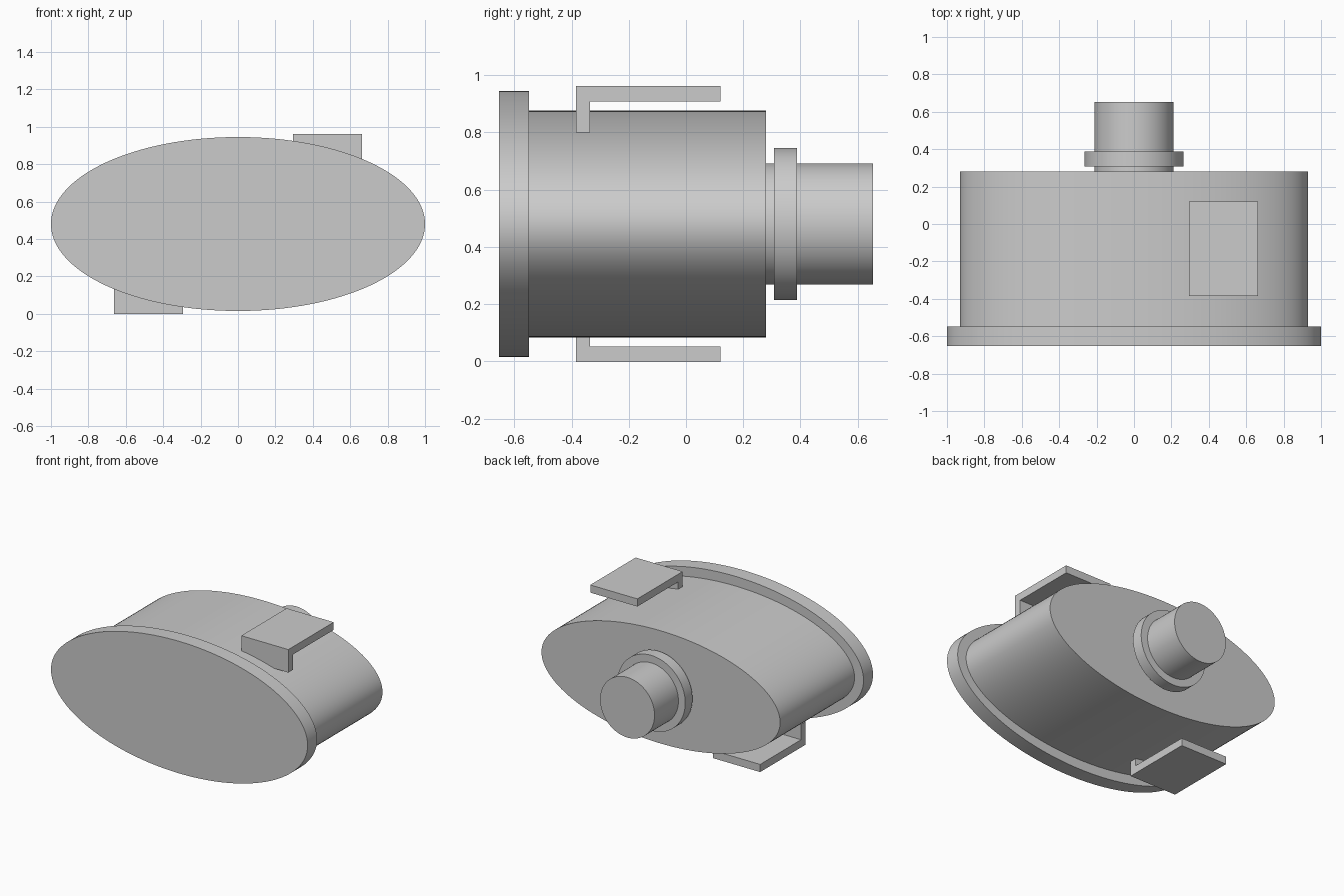
import bpy, bmesh, math
from mathutils import Matrix

if "Cube" in bpy.data.objects:
    bpy.data.objects.remove(bpy.data.objects["Cube"])

MID = 0.48  # height of the main axis

grey = bpy.data.materials.new("light grey")
grey.use_nodes = True
grey.diffuse_color = (0.6, 0.6, 0.6, 1)
grey.node_tree.nodes["Principled BSDF"].inputs["Base Color"].default_value = (0.6, 0.6, 0.6, 1)


def add_object(name, bm):
    bmesh.ops.recalc_face_normals(bm, faces=bm.faces)
    mesh = bpy.data.meshes.new(name)
    bm.to_mesh(mesh)
    bm.free()
    mesh.materials.append(grey)
    obj = bpy.data.objects.new(name, mesh)
    bpy.context.collection.objects.link(obj)
    return obj


def elliptic_disc(name, rx, rz, y0, y1):
    """Elliptic cylinder lying along y between y0 and y1."""
    bm = bmesh.new()
    place = (Matrix.Translation((0, (y0 + y1) / 2, MID))
             @ Matrix.Diagonal((rx, 1, rz, 1))
             @ Matrix.Rotation(math.pi / 2, 4, "X"))
    bmesh.ops.create_cone(bm, cap_ends=True, segments=128, radius1=1, radius2=1,
                          depth=y1 - y0, matrix=place)
    obj = add_object(name, bm)
    bpy.ops.object.select_all(action="DESELECT")
    obj.select_set(True)
    bpy.context.view_layer.objects.active = obj
    bpy.ops.object.shade_smooth_by_angle(angle=math.radians(30))


def clip(name, side):
    """L-shaped clip; side -1 is the half turn about the main axis."""
    profile = [(-0.385, 0.80), (-0.335, 0.80), (-0.335, 0.908),
               (0.12, 0.908), (0.12, 0.962), (-0.385, 0.962)]
    bm = bmesh.new()
    face = bm.faces.new([bm.verts.new((side * 0.295, y, MID + side * (z - MID)))
                         for y, z in profile])
    extruded = bmesh.ops.extrude_face_region(bm, geom=[face])["geom"]
    verts = [v for v in extruded if isinstance(v, bmesh.types.BMVert)]
    bmesh.ops.translate(bm, verts=verts, vec=(side * 0.367, 0, 0))
    add_object(name, bm)


# Body with its wide front flange
elliptic_disc("front_flange", 1.0, 0.465, -0.653, -0.548)
elliptic_disc("body", 0.93, 0.397, -0.548, 0.28)

# Rear spigot and collar
elliptic_disc("rear_spigot", 0.212, 0.212, 0.28, 0.653)
elliptic_disc("spigot_collar", 0.265, 0.265, 0.307, 0.387)

# Clips above and below
clip("upper_clip", 1)
clip("lower_clip", -1)
